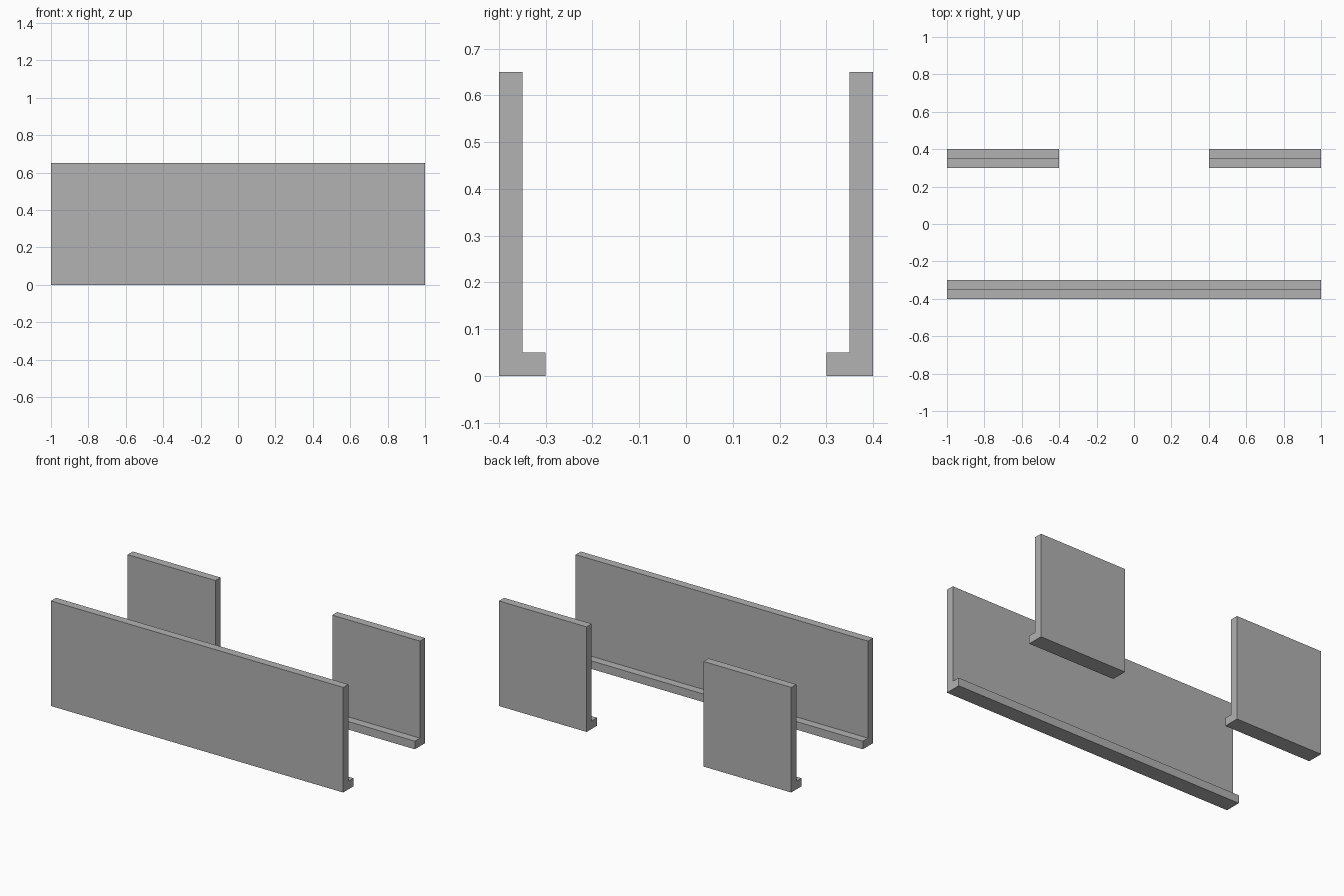
import bpy
import bmesh

cube = bpy.data.objects.get("Cube")
if cube:
    bpy.data.objects.remove(cube, do_unlink=True)

# Single plain grey
GREY = (0.445, 0.445, 0.445, 1.0)
grey = bpy.data.materials.new("plain grey")
grey.use_nodes = True
grey.diffuse_color = GREY
grey.node_tree.nodes["Principled BSDF"].inputs["Base Color"].default_value = GREY

OUTER, THICK, LIP, HEIGHT = 0.4, 0.05, 0.1, 0.65


def l_panel(name, x0, x1, side):
    """Upright panel with an inward lip at its foot; side is -1 front, 1 back."""
    profile = [(OUTER, 0), (OUTER, HEIGHT), (OUTER - THICK, HEIGHT),
               (OUTER - THICK, THICK), (OUTER - LIP, THICK), (OUTER - LIP, 0)]
    bm = bmesh.new()
    face = bm.faces.new([bm.verts.new((x0, side * y, z)) for y, z in profile])
    result = bmesh.ops.extrude_face_region(bm, geom=[face])
    verts = [v for v in result["geom"] if isinstance(v, bmesh.types.BMVert)]
    bmesh.ops.translate(bm, vec=(x1 - x0, 0, 0), verts=verts)
    bmesh.ops.recalc_face_normals(bm, faces=bm.faces)
    mesh = bpy.data.meshes.new(name)
    bm.to_mesh(mesh)
    bm.free()
    mesh.materials.append(grey)
    obj = bpy.data.objects.new(name, mesh)
    bpy.context.collection.objects.link(obj)
    return obj


# Full-width front wall, and two back walls with a gap between them
l_panel("front_wall", -1, 1, -1)
l_panel("back_wall_right", -1, -0.4, 1)
l_panel("back_wall_left", 0.4, 1, 1)
